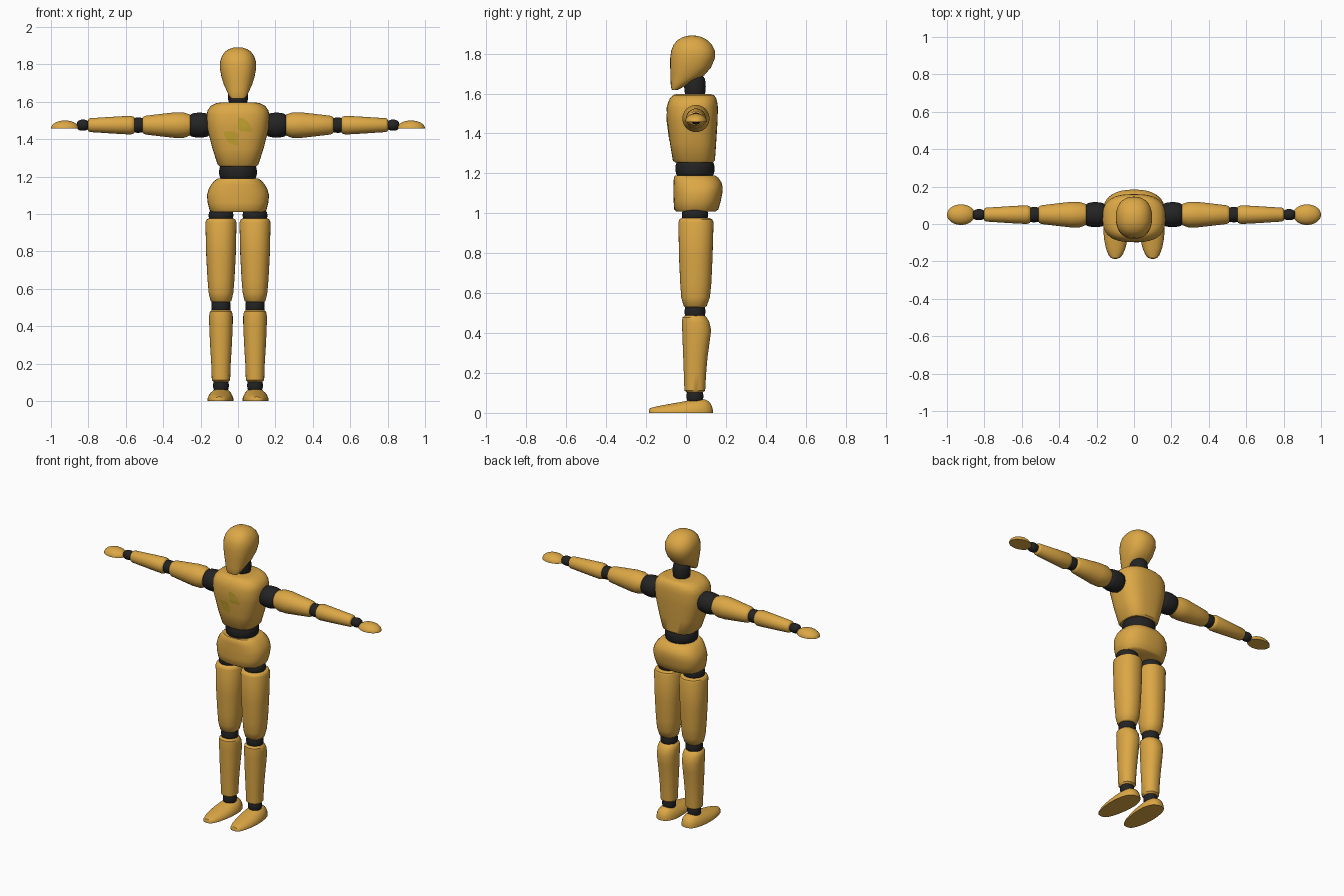
import bpy, bmesh, math
from mathutils import Vector


def material(name, colour):
    m = bpy.data.materials.new(name)
    m.diffuse_color = (*colour, 1)
    return m


WOOD = material("warm wood", (0.72, 0.39, 0.06))
BLACK = material("black joint", (0.017, 0.017, 0.018))
YELLOW = material("marker yellow", (0.58, 0.38, 0.03))


def finish(name, bm, mat, mirror=False):
    bmesh.ops.recalc_face_normals(bm, faces=bm.faces)
    me = bpy.data.meshes.new(name)
    bm.to_mesh(me)
    bm.free()
    me.materials.append(mat)
    me.shade_smooth()
    me.set_sharp_from_angle(angle=math.radians(40))
    ob = bpy.data.objects.new(name, me)
    bpy.context.collection.objects.link(ob)
    if mirror:
        ob.modifiers.new("other side", 'MIRROR')
    return ob


def loft(name, rings, mat, axis='z', power=2.0, mirror=False, dome=False, n=36):
    """Skin rings (position, centre u, centre v, radius u, radius v) along an axis.
    With dome=True each ring keeps only its upper half, giving a flat underside."""
    bm = bmesh.new()
    loops = []
    for t, cu, cv, ru, rv in rings:
        loop = []
        for i in range(n):
            a = math.pi * i / (n - 1) if dome else 2 * math.pi * i / n
            c, s = math.cos(a), math.sin(a)
            u = cu + ru * math.copysign(abs(c) ** (2 / power), c)
            v = cv + rv * math.copysign(abs(s) ** (2 / power), s)
            co = {'x': (t, u, v), 'y': (u, t, v), 'z': (u, v, t)}[axis]
            loop.append(bm.verts.new(co))
        loops.append(loop)
    for a, b in zip(loops, loops[1:]):
        for i in range(n):
            j = (i + 1) % n
            bm.faces.new((a[i], a[j], b[j], b[i]))
    bm.faces.new(loops[0])
    bm.faces.new(loops[-1])
    return finish(name, bm, mat, mirror)


def body(name, rows, mat, power, x=0.0, mirror=False):
    """Upright part from rows of (z, half width, back y, front y)."""
    rings = [(z, x, (y0 + y1) / 2, w, (y1 - y0) / 2) for z, w, y0, y1 in rows]
    return loft(name, rings, mat, 'z', power, mirror)


def barrel(name, axis, a, b, cu, cv, r, squash=1.0, bulge=0.8, mirror=True):
    """Bulging black joint between positions a and b."""
    rings = []
    for i in range(9):
        k = i / 4 - 1
        f = bulge + (1 - bulge) * math.sqrt(1 - k * k)
        rings.append(((a + b) / 2 + k * (b - a) / 2, cu, cv, r * f, r * squash * f))
    return loft(name, rings, BLACK, axis, mirror=mirror)


# Head, with the jaw sloping up towards the nape
body("head", [
    (1.617, 0.035, -0.070, -0.045), (1.635, 0.050, -0.076, -0.010),
    (1.660, 0.061, -0.077, 0.035), (1.690, 0.075, -0.078, 0.090),
    (1.730, 0.088, -0.079, 0.125), (1.780, 0.097, -0.079, 0.146),
    (1.815, 0.096, -0.074, 0.145), (1.845, 0.086, -0.062, 0.130),
    (1.868, 0.069, -0.042, 0.107), (1.882, 0.048, -0.018, 0.082),
    (1.889, 0.026, 0.005, 0.058), (1.891, 0.006, 0.025, 0.036)], WOOD, 2.3)
barrel("neck", 'z', 1.58, 1.69, 0, 0.045, 0.054, bulge=0.7, mirror=False)

# Chest, waist and pelvis
chest = body("chest", [
    (1.255, 0.100, -0.055, 0.135), (1.265, 0.109, -0.066, 0.145),
    (1.350, 0.137, -0.080, 0.151), (1.460, 0.165, -0.095, 0.158),
    (1.530, 0.168, -0.097, 0.160), (1.555, 0.162, -0.090, 0.157),
    (1.578, 0.145, -0.080, 0.151), (1.592, 0.118, -0.066, 0.140),
    (1.597, 0.090, -0.050, 0.125)], WOOD, 2.7)
barrel("waist", 'z', 1.185, 1.262, 0, 0.045, 0.101, squash=0.97, bulge=0.86, mirror=False)
body("pelvis", [
    (1.010, 0.142, -0.050, 0.150), (1.020, 0.152, -0.059, 0.162),
    (1.060, 0.162, -0.062, 0.174), (1.100, 0.166, -0.063, 0.182),
    (1.130, 0.158, -0.063, 0.184), (1.155, 0.145, -0.062, 0.178),
    (1.178, 0.126, -0.061, 0.162), (1.190, 0.108, -0.054, 0.145)], WOOD, 2.5)

# Chest marker: two opposite quarter discs laid on the surface
bm = bmesh.new()
for start in (0, math.pi):
    grid = [[bm.verts.new((r * 0.0125 * math.cos(start + i * math.pi / 16), -0.2,
                           1.44 + r * 0.0125 * math.sin(start + i * math.pi / 16)))
             for i in range(9)] for r in range(1, 7)]
    for lo, hi in zip(grid, grid[1:]):
        for i in range(8):
            bm.faces.new((lo[i], lo[i + 1], hi[i + 1], hi[i]))
for v in bm.verts:
    hit, spot, *_ = chest.ray_cast(v.co, Vector((0, 1, 0)))
    v.co.y = spot.y - 0.002 if hit else -0.097
finish("chest_marker", bm, YELLOW)

# Legs
LEG = 0.091
barrel("hip_joint", 'z', 0.965, 1.02, LEG, 0.045, 0.066)
body("thigh", [
    (0.528, 0.046, -0.002, 0.094), (0.536, 0.056, -0.012, 0.104),
    (0.580, 0.066, -0.024, 0.120), (0.650, 0.072, -0.029, 0.127),
    (0.780, 0.079, -0.035, 0.133), (0.955, 0.083, -0.038, 0.138),
    (0.970, 0.077, -0.032, 0.132), (0.976, 0.066, -0.022, 0.120)],
    WOOD, 2.2, LEG, True)
barrel("knee_joint", 'z', 0.475, 0.54, LEG, 0.045, 0.052)
body("shin", [
    (0.102, 0.040, 0.004, 0.084), (0.112, 0.049, -0.008, 0.096),
    (0.200, 0.052, -0.011, 0.101), (0.280, 0.057, -0.014, 0.108),
    (0.360, 0.061, -0.017, 0.119), (0.415, 0.063, -0.019, 0.126),
    (0.455, 0.063, -0.020, 0.117), (0.478, 0.059, -0.018, 0.104),
    (0.488, 0.048, -0.006, 0.092)], WOOD, 2.2, LEG, True)
barrel("ankle_joint", 'z', 0.055, 0.112, LEG, 0.045, 0.042)

# Feet: flat sole, pointed toe and rounded heel (y, x, z base, half width, height)
loft("foot", [(y, x, 0, w, h) for y, x, w, h in [
    (-0.186, 0.100, 0.008, 0.014), (-0.181, 0.100, 0.024, 0.023),
    (-0.165, 0.099, 0.038, 0.028), (-0.130, 0.098, 0.052, 0.036),
    (-0.080, 0.097, 0.063, 0.045), (-0.030, 0.095, 0.069, 0.054),
    (0.020, 0.093, 0.069, 0.064), (0.060, 0.091, 0.065, 0.070),
    (0.095, 0.091, 0.055, 0.068), (0.118, 0.091, 0.042, 0.055),
    (0.130, 0.091, 0.026, 0.034), (0.135, 0.091, 0.010, 0.014)]],
    WOOD, 'y', 2.2, True, dome=True)

# Arms
AY, AZ = 0.05, 1.475


def limb(name, rows):
    loft(name, [(x, AY, AZ, r, r) for x, r in rows], WOOD, 'x', mirror=True)


barrel("shoulder_joint", 'x', 0.145, 0.267, AY, AZ, 0.067, bulge=0.65)
limb("upper_arm", [(0.252, 0.046), (0.257, 0.056), (0.290, 0.068), (0.340, 0.068),
                   (0.420, 0.059), (0.495, 0.050), (0.508, 0.043), (0.513, 0.033)])
barrel("elbow_joint", 'x', 0.505, 0.562, AY, AZ, 0.041)
limb("forearm", [(0.552, 0.036), (0.558, 0.045), (0.575, 0.050), (0.650, 0.046),
                 (0.790, 0.037), (0.798, 0.033), (0.802, 0.025)])
barrel("wrist_joint", 'x', 0.796, 0.862, AY, AZ, 0.030, bulge=0.4)

# Hands: half ellipsoids with a flat palm
hand = []
for i in range(15):
    k = -math.cos(math.pi * (0.02 + 0.96 * i / 14))
    f = math.sqrt(1 - k * k)
    hand.append((0.925 + 0.075 * k, AY, 1.458, 0.055 * f, 0.042 * f))
loft("hand", hand, WOOD, 'x', 2.0, True, dome=True)
